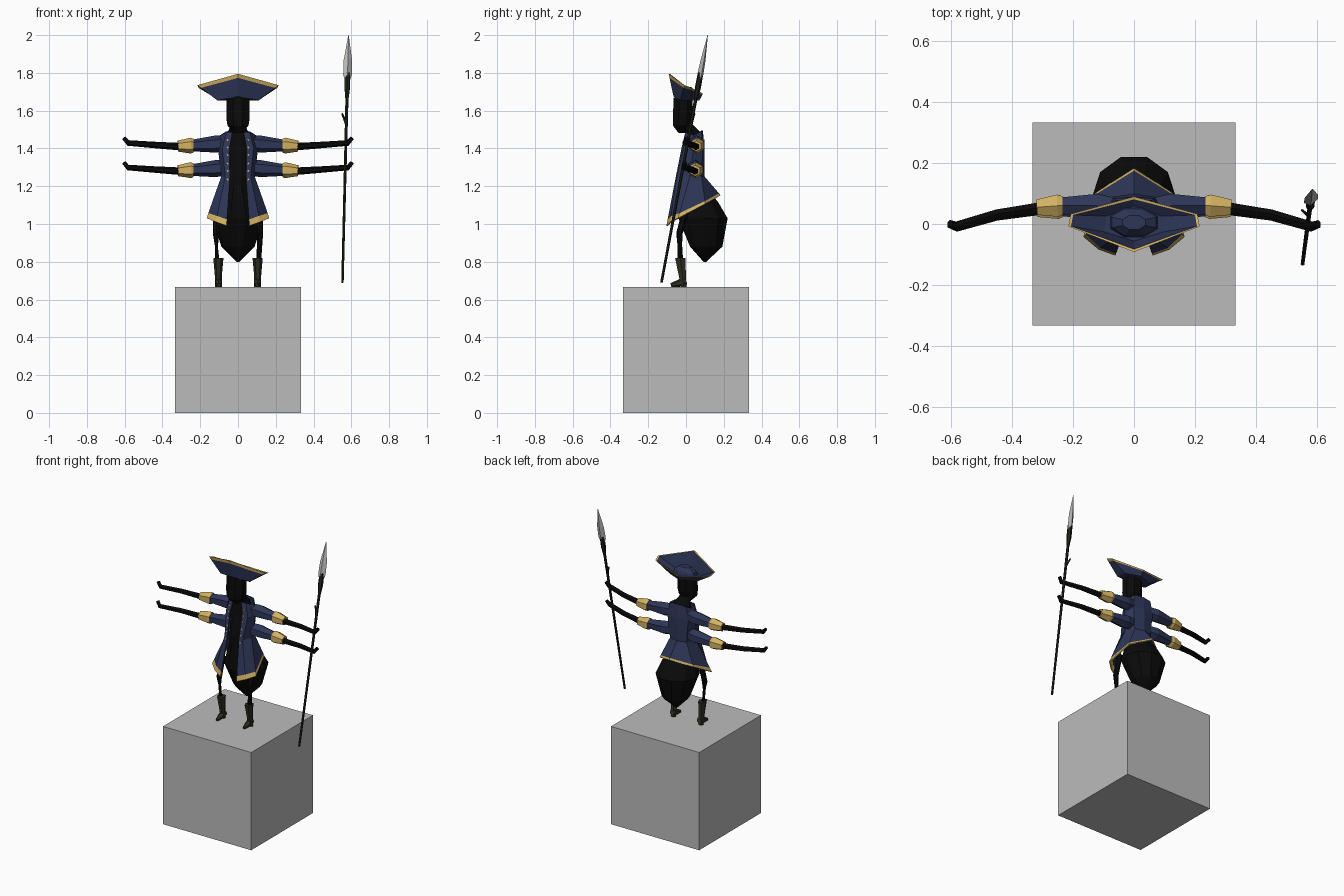
import bpy, bmesh, math
from mathutils import Vector

if "Cube" in bpy.data.objects:
    bpy.data.objects.remove(bpy.data.objects["Cube"])


def material(name, rgb):
    m = bpy.data.materials.new(name)
    m.diffuse_color = (*rgb, 1)
    m.use_nodes = True
    m.node_tree.nodes["Principled BSDF"].inputs["Base Color"].default_value = m.diffuse_color
    return m


GREY = material("stone_grey", (0.5, 0.5, 0.5))
BLACK = material("black", (0.003, 0.003, 0.003))
NAVY = material("navy_cloth", (0.027, 0.037, 0.098))
GOLD = material("gold_trim", (0.65, 0.44, 0.12))
BOOT = material("dark_leather", (0.028, 0.028, 0.017))
WOOD = material("dark_wood", (0.014, 0.015, 0.011))


def loft(name, rings, mats, bands=None, closed=True, caps=True):
    """Skin a list of rings; bands gives the material index of each band."""
    bm = bmesh.new()
    vs = [[bm.verts.new(p) for p in r] for r in rings]
    n = len(vs[0])
    for k in range(len(vs) - 1):
        for i in range(n if closed else n - 1):
            j = (i + 1) % n
            f = bm.faces.new((vs[k][i], vs[k][j], vs[k + 1][j], vs[k + 1][i]))
            f.material_index = bands[k] if bands else 0
    if caps:
        bm.faces.new(vs[0])
        bm.faces.new(vs[-1])
    bmesh.ops.recalc_face_normals(bm, faces=bm.faces)
    me = bpy.data.meshes.new(name)
    bm.to_mesh(me)
    bm.free()
    for m in mats:
        me.materials.append(m)
    ob = bpy.data.objects.new(name, me)
    bpy.context.collection.objects.link(ob)
    return ob


def ellipses(name, rings, mat, sides, x=0):
    """Stack of horizontal ellipses (z, centre y, radius x, radius y)."""
    a = [math.tau * (i + 0.5) / sides for i in range(sides)]
    return loft(name, [[(x + rx * math.sin(t), cy - ry * math.cos(t), z) for t in a]
                       for z, cy, rx, ry in rings], [mat])


def tube(name, pts, radii, mat, sides=6):
    """Tapered tube along a path."""
    pts = [Vector(p) for p in pts]
    rings = []
    for i, (p, r) in enumerate(zip(pts, radii)):
        d = pts[min(i + 1, len(pts) - 1)] - pts[max(i - 1, 0)]
        q = d.to_track_quat('Z', 'Y')
        rings.append([p + q @ Vector((r * math.cos(t), r * math.sin(t), 0))
                      for t in (math.tau * (k + 0.5) / sides for k in range(sides))])
    return loft(name, rings, [mat])


def mix(a, b, t):
    return [Vector(p).lerp(Vector(q), t) for p, q in zip(a, b)]


# Plinth
h = 0.333
loft("plinth", [[(-h, -h, z), (h, -h, z), (h, h, z), (-h, h, z)] for z in (0, 0.667)], [GREY])

# Body: neck, chest and large hanging abdomen
ellipses("body", [(1.53, 0.0, 0.035, 0.035), (1.485, 0.04, 0.055, 0.04),
                  (1.40, 0.035, 0.075, 0.045), (1.25, 0.02, 0.065, 0.06),
                  (1.20, 0.03, 0.07, 0.068), (1.12, 0.065, 0.105, 0.108),
                  (1.03, 0.09, 0.137, 0.137), (0.88, 0.107, 0.088, 0.09),
                  (0.80, 0.1, 0.008, 0.008)], BLACK, 10)
ellipses("head", [(1.67, -0.015, 0.067, 0.054), (1.56, -0.018, 0.067, 0.056),
                  (1.52, -0.022, 0.06, 0.05), (1.483, -0.02, 0.02, 0.022)], BLACK, 8)

# Coat: half sections from front edge to back centre, mirrored, open in front
collar = [(0.03, 0.0, 1.485), (0.06, 0.0, 1.485), (0.09, 0.04, 1.47), (0.06, 0.08, 1.49), (0, 0.085, 1.495)]
chest = [(0.045, -0.02, 1.40), (0.08, -0.01, 1.4), (0.102, 0.04, 1.4), (0.075, 0.085, 1.4), (0, 0.095, 1.4)]
waist = [(0.042, -0.05, 1.25), (0.065, -0.045, 1.25), (0.085, 0.02, 1.25), (0.06, 0.08, 1.25), (0, 0.095, 1.25)]
hem = [(0.06, -0.1, 0.99), (0.115, -0.08, 1.01), (0.163, -0.04, 1.03), (0.125, 0.1, 1.105), (0, 0.18, 1.15)]
trim = [Vector(a).lerp(Vector(b), t) for a, b, t in zip(waist, hem, (0.87, 0.87, 0.88, 0.9, 0.9))]


def both(half):
    half = [Vector(p) for p in half]
    return half + [Vector((-p.x, p.y, p.z)) for p in reversed(half[:-1])]


coat = loft("coat", [both(s) for s in (collar, chest, waist, trim, hem)],
            [NAVY, GOLD], [0, 0, 0, 1], closed=False, caps=False)
sol = coat.modifiers.new("thickness", 'SOLIDIFY')
sol.thickness = 0.008
sol.offset = 0

# Tricorn hat: turned-up brim with gold edge, hollow inside, low crown
base = [(0, -0.066, 1.675), (0.11, -0.03, 1.655), (0.10, 0.03, 1.655), (0, 0.07, 1.653)]
rim = [(0, -0.092, 1.795), (0.215, -0.008, 1.735), (0.208, 0.033, 1.72), (0, 0.09, 1.69)]
inner_rim = [(x * 0.96, y * 0.9, z - 0.002) for x, y, z in rim]
floor = [(x * 0.9, y * 0.85, 1.675) for x, y, z in base]


def around(half):
    half = [Vector(p) for p in half]
    return half + [Vector((-p.x, p.y, p.z)) for p in reversed(half[1:-1])]


loft("hat_brim", [around(s) for s in (base, mix(base, rim, 0.82), rim, inner_rim, floor)],
     [NAVY, GOLD], [0, 1, 1, 0])
ellipses("hat_crown", [(1.66, 0.005, 0.088, 0.055), (1.70, 0.005, 0.078, 0.045),
                       (1.725, 0.005, 0.04, 0.025)], NAVY, 8)

for s, side in ((1, "right"), (-1, "left")):
    # Two arms on each side: sleeve, cuff, forearm and hooked hand
    for level, z, y in (("upper", 1.415, 0.06), ("lower", 1.285, 0.053)):
        tag = f"{side}_{level}"
        tube(f"sleeve_{tag}", [(s * 0.06, y - 0.01, z + 0.013), (s * 0.12, y, z + 0.008), (s * 0.25, y, z)],
             (0.04, 0.045, 0.03), NAVY)
        tube(f"cuff_{tag}", [(s * 0.235, y, z), (s * 0.25, y, z), (s * 0.318, y - 0.005, z - 0.003)],
             (0.036, 0.042, 0.029), GOLD)
        tube(f"forearm_{tag}", [(s * 0.30, y - 0.005, z - 0.006), (s * 0.45, y - 0.027, z + 0.004),
                                (s * 0.582, y - 0.065, z + 0.014), (s * 0.604, y - 0.057, z + 0.04)],
             (0.02, 0.017, 0.015, 0.011), BLACK)

    # Legs and boots
    tube(f"leg_{side}", [(s * 0.115, 0.0, 1.08), (s * 0.117, -0.035, 0.95), (s * 0.11, -0.03, 0.80)],
         (0.018, 0.017, 0.015), BLACK)
    ellipses(f"boot_{side}", [(0.82, -0.03, 0.027, 0.032), (0.73, -0.02, 0.019, 0.022),
                              (0.667, -0.012, 0.018, 0.016)], BOOT, 6, s * 0.104)
    tube(f"boot_toe_{side}", [(s * 0.102, 0.0, 0.70), (s * 0.102, -0.035, 0.687), (s * 0.102, -0.08, 0.676)],
         (0.02, 0.02, 0.01), BOOT)

    # Coat buttons
    for i, z in enumerate((1.445, 1.405, 1.365, 1.32, 1.28, 1.235)):
        y = -0.006 - 0.2 * (1.46 - z)
        tube(f"button_{side}_{i}", [(s * 0.055, y + 0.006, z), (s * 0.055, y - 0.005, z)],
             (0.008, 0.006), GOLD)


# Spear: leaning shaft, lashing, twig and blade
def on_spear(z):
    t = (z - 0.69) / 1.31
    return Vector((0.553 + 0.032 * t, -0.13 + 0.245 * t, z))


tube("spear_shaft", [on_spear(0.69), on_spear(1.3), on_spear(1.72)], (0.007, 0.008, 0.009), WOOD)
tube("spear_lashing", [on_spear(z) for z in (1.66, 1.72, 1.80)], (0.009, 0.016, 0.015), WOOD)
tube("spear_twig", [on_spear(1.53), (0.551, 0.045, 1.585)], (0.008, 0.005), WOOD, 4)
blade = []
for z, w, d in ((1.75, 0.01, 0.008), (1.79, 0.023, 0.016), (1.87, 0.022, 0.013), (2.0, 0.001, 0.001)):
    c = on_spear(z)
    blade.append([c + Vector(o) for o in ((w, d * 0.4, 0), (0, d, 0), (-w, -d * 0.4, 0), (0, -d, 0))])
loft("spear_blade", blade, [GREY])
